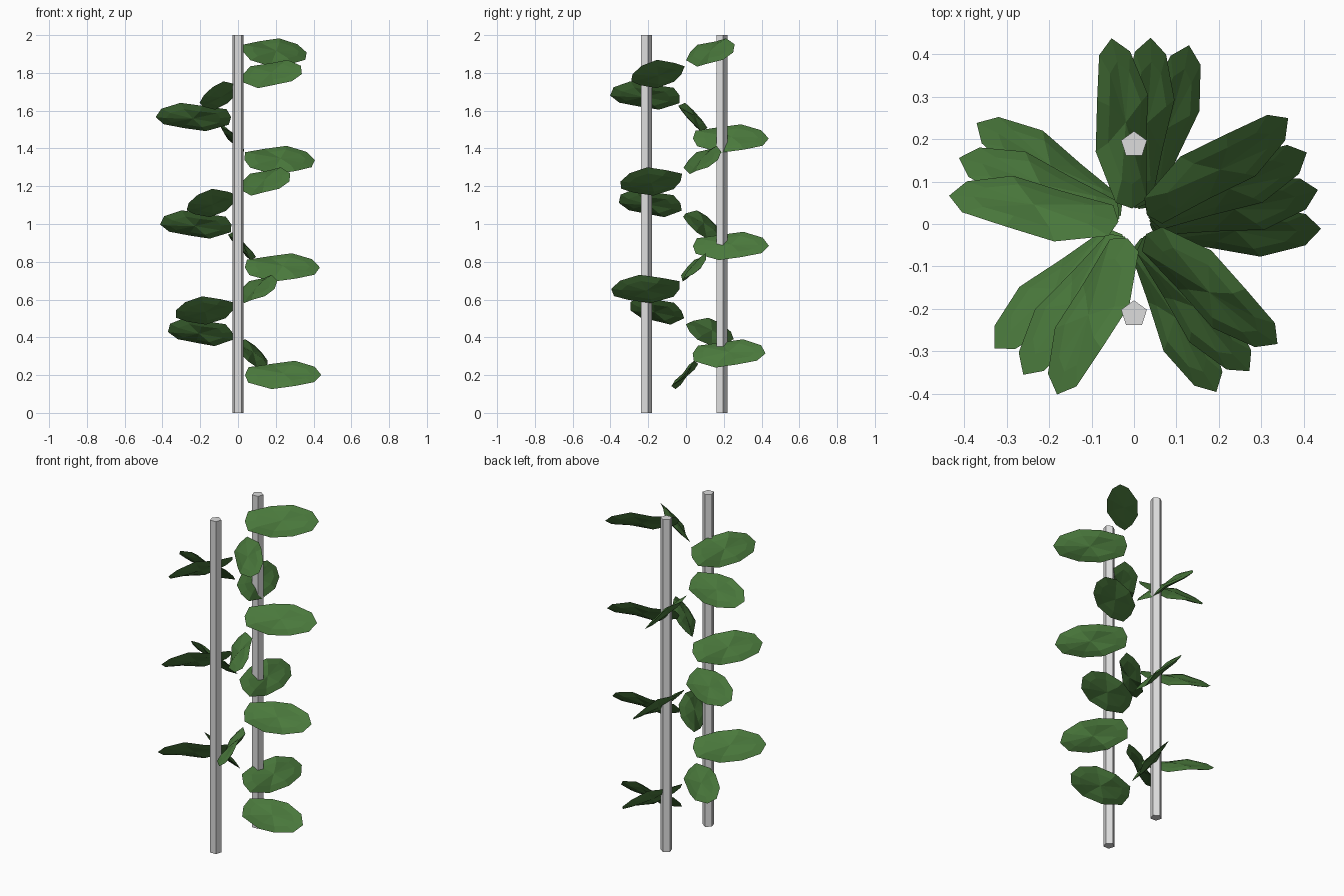
import bpy, bmesh, math
from mathutils import Matrix

if "Cube" in bpy.data.objects:
    bpy.data.objects.remove(bpy.data.objects["Cube"], do_unlink=True)


def make_material(name, rgb):
    mat = bpy.data.materials.new(name)
    mat.use_nodes = True
    mat.diffuse_color = (*rgb, 1)
    mat.node_tree.nodes["Principled BSDF"].inputs["Base Color"].default_value = (*rgb, 1)
    return mat


green = make_material("leaf green", (0.068, 0.19, 0.045))
grey = make_material("pole grey", (0.72, 0.72, 0.72))


def add_object(name, bm, mat):
    bmesh.ops.recalc_face_normals(bm, faces=bm.faces)
    mesh = bpy.data.meshes.new(name)
    bm.to_mesh(mesh)
    bm.free()
    mesh.materials.append(mat)
    obj = bpy.data.objects.new(name, mesh)
    bpy.context.collection.objects.link(obj)
    return obj


# Two five-sided poles
for name, y in (("back_pole", 0.187), ("front_pole", -0.212)):
    bm = bmesh.new()
    bmesh.ops.create_cone(bm, cap_ends=True, segments=5, radius1=0.032, radius2=0.032, depth=2,
                          matrix=Matrix.Translation((0, y, 1)))
    top = max(bm.verts, key=lambda v: v.co.y)
    if abs(top.co.x) > 0.001:
        bmesh.ops.rotate(bm, verts=bm.verts, cent=(0, y, 1),
                         matrix=Matrix.Rotation(math.radians(18), 3, "Z"))
    add_object(name, bm, grey)

# Leaf rim: distance along the leaf, half width, and bend out of its plane
half_rim = [(0.055, 0.055, 0), (0.18, 0.09, -0.012), (0.3, 0.09, 0.012), (0.405, 0.055, 0.004)]
rim = [(0.037, 0, 0)] + [(u, -w, n) for u, w, n in half_rim]
rim += [(0.441, 0, 0)] + [(u, w, n) for u, w, n in reversed(half_rim)]


def leaf_mesh():
    bm = bmesh.new()
    edge = [bm.verts.new(p) for p in rim]
    count = len(edge)
    for side in (1, -1):
        # Raised inner ring joined to the rim, closed by a strip on each side of the midrib
        inner = [bm.verts.new((0.24 + (u - 0.24) * 0.72, w * 0.62, n * 0.8 + side * 0.009))
                 for u, w, n in rim]
        for i in range(count):
            j = (i + 1) % count
            bm.faces.new((edge[i], edge[j], inner[j], inner[i]))
        ridge = bm.verts.new((0.24, 0, side * 0.013))
        for i in range(count):
            bm.faces.new((inner[i], inner[(i + 1) % count], ridge))
    return bm


# Leaves climbing in a spiral, each rolled about its own length
for i in range(16):
    bm = leaf_mesh()
    bm.transform(Matrix.Translation((0, 0, 0.201 + 0.1138 * i))
                 @ Matrix.Rotation(math.radians(-1.5 + 74.4 * i), 4, "Z")
                 @ Matrix.Rotation(math.radians(48), 4, "X"))
    add_object(f"leaf_{i + 1}", bm, green)
